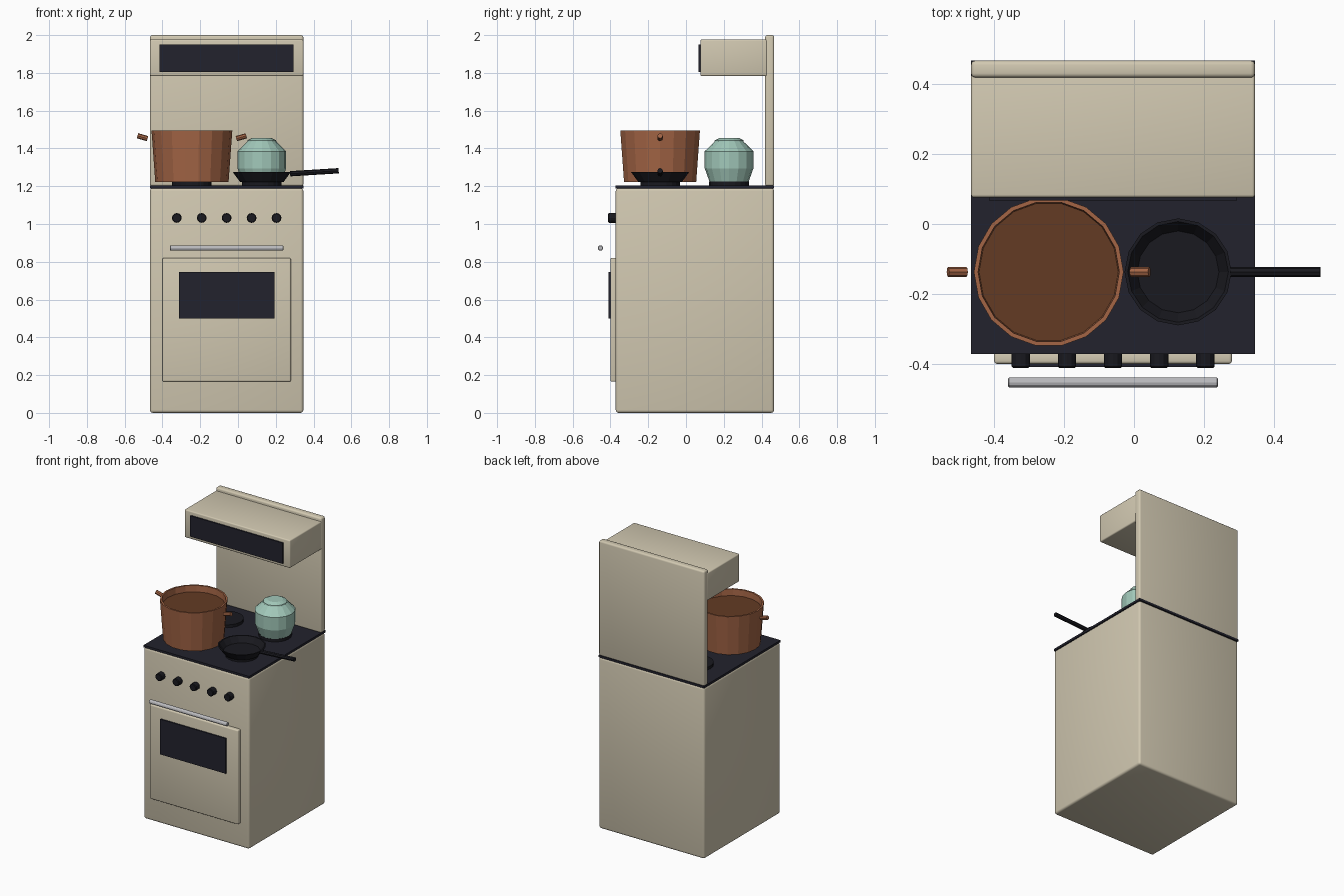
import bpy
import bmesh
import math
from mathutils import Matrix, Vector

default = bpy.data.objects.get("Cube")
if default:
    bpy.data.objects.remove(default, do_unlink=True)


def material(name, rgb):
    m = bpy.data.materials.new(name)
    m.use_nodes = True
    m.diffuse_color = (*rgb, 1)
    m.node_tree.nodes["Principled BSDF"].inputs["Base Color"].default_value = (*rgb, 1)
    return m


CREAM = material("cream enamel", (0.64, 0.58, 0.44))
GLASS = material("dark glass", (0.016, 0.016, 0.026))
IRON = material("black iron", (0.010, 0.010, 0.014))
STEEL = material("steel", (0.50, 0.50, 0.52))
COPPER = material("copper", (0.37, 0.13, 0.06))
STEW = material("brown stew", (0.125, 0.043, 0.017))
MINT = material("mint enamel", (0.36, 0.58, 0.49))


def finish(name, bm, mat, smooth=False):
    bmesh.ops.recalc_face_normals(bm, faces=bm.faces)
    me = bpy.data.meshes.new(name)
    bm.to_mesh(me)
    bm.free()
    me.materials.append(mat)
    ob = bpy.data.objects.new(name, me)
    bpy.context.scene.collection.objects.link(ob)
    if smooth:
        bpy.ops.object.select_all(action='DESELECT')
        ob.select_set(True)
        bpy.context.view_layer.objects.active = ob
        bpy.ops.object.shade_smooth_by_angle(angle=math.radians(40))
    return ob


def box(name, mat, xs, ys, zs, bevel=0.0):
    """Box between given limits, optionally with rounded edges."""
    bm = bmesh.new()
    lo, hi = Vector((xs[0], ys[0], zs[0])), Vector((xs[1], ys[1], zs[1]))
    bmesh.ops.create_cube(bm, size=1, matrix=Matrix.Translation((lo + hi) / 2)
                          @ Matrix.Diagonal((*(hi - lo), 1)))
    if bevel:
        bmesh.ops.bevel(bm, geom=bm.edges[:], offset=bevel, segments=3,
                        profile=0.5, affect='EDGES')
    return finish(name, bm, mat, bool(bevel))


def rod(name, mat, start, end, radius, sides=10, bevel=0.0):
    """Cylinder between two points."""
    a, b = Vector(start), Vector(end)
    turn = (b - a).to_track_quat('Z', 'Y').to_matrix().to_4x4()
    bm = bmesh.new()
    bmesh.ops.create_cone(bm, cap_ends=True, segments=sides, radius1=radius,
                          radius2=radius, depth=(b - a).length,
                          matrix=Matrix.Translation((a + b) / 2) @ turn)
    if bevel:
        rims = [e for e in bm.edges if any(len(f.verts) == sides for f in e.link_faces)]
        bmesh.ops.bevel(bm, geom=rims, offset=bevel, segments=1, affect='EDGES')
    return finish(name, bm, mat)


def lathe(name, mat, centre, profile, sides):
    """Turn a (radius, height) profile around a vertical axis and cap its ends."""
    bm = bmesh.new()
    rings = []
    for r, z in profile:
        angles = [2 * math.pi * i / sides for i in range(sides)]
        rings.append([bm.verts.new((centre[0] + r * math.cos(t),
                                    centre[1] + r * math.sin(t), z)) for t in angles])
    for low, high in zip(rings, rings[1:]):
        for i in range(sides):
            j = (i + 1) % sides
            bm.faces.new((low[i], low[j], high[j], high[i]))
    bm.faces.new(rings[0])
    bm.faces.new(rings[-1])
    return finish(name, bm, mat)


# Cabinet, cooktop and back panel
MID = -0.06
WIDE = (MID - 0.406, MID + 0.406)
box("oven_body", CREAM, WIDE, (-0.372, 0.466), (0.0, 1.19), 0.015)
box("cooktop", GLASS, WIDE, (-0.372, 0.467), (1.189, 1.204))
box("back_panel", CREAM, WIDE, (0.419, 0.467), (1.2, 2.0), 0.012)

# Hood with its dark front strip
box("hood", CREAM, WIDE, (0.076, 0.43), (1.783, 1.977), 0.008)
box("hood_strip", GLASS, (MID - 0.355, MID + 0.355), (0.067, 0.0765), (1.805, 1.95))

# Oven door, window and handle
box("oven_door", CREAM, (MID - 0.34, MID + 0.34), (-0.4, -0.365), (0.165, 0.82), 0.008)
box("oven_window", GLASS, (MID - 0.252, MID + 0.252), (-0.409, -0.3995), (0.5, 0.745))
rod("door_handle", STEEL, (MID - 0.3, -0.453, 0.873), (MID + 0.3, -0.453, 0.873),
    0.014, 12, 0.003)

# Row of control knobs
for i in range(5):
    x = MID + (i - 2) * 0.132
    rod(f"knob_{i + 1}", IRON, (x, -0.365, 1.032), (x, -0.412, 1.032), 0.026, 12, 0.004)

# Four burners
LEFT_X, RIGHT_X, FRONT_Y, BACK_Y = 0.126, -0.244, -0.137, 0.228
for side, x in (("left", LEFT_X), ("right", RIGHT_X)):
    for row, y in (("front", FRONT_Y), ("back", BACK_Y)):
        rod(f"{row}_{side}_burner", IRON, (x, y, 1.2), (x, y, 1.224), 0.105, 20)

# Copper pot with contents and two short handles
pot = (RIGHT_X, FRONT_Y)
lathe("pot", COPPER, pot, [(0.194, 1.222), (0.214, 1.496), (0.202, 1.496),
                           (0.185, 1.24)], 18)
lathe("pot_contents", STEW, pot, [(0.19, 1.44), (0.2, 1.452)], 18)
for name, s in (("left", 1), ("right", -1)):
    rod(f"pot_{name}_handle", COPPER, (RIGHT_X + s * 0.235, FRONT_Y, 1.452),
        (RIGHT_X + s * 0.288, FRONT_Y, 1.467), 0.014, 8)

# Frying pan with a slightly raised handle
lathe("frying_pan", IRON, (LEFT_X, FRONT_Y),
      [(0.115, 1.222), (0.153, 1.274), (0.144, 1.274), (0.117, 1.234)], 16)
rod("frying_pan_handle", IRON, (LEFT_X + 0.15, FRONT_Y, 1.266),
    (0.533, FRONT_Y, 1.282), 0.014, 8)

# Kettle body and low lid
kettle = (LEFT_X, BACK_Y)
lathe("kettle", MINT, kettle, [(0.103, 1.222), (0.129, 1.295), (0.129, 1.385),
                               (0.075, 1.438)], 16)
lathe("kettle_lid", MINT, kettle, [(0.078, 1.432), (0.076, 1.443), (0.05, 1.456)], 16)
